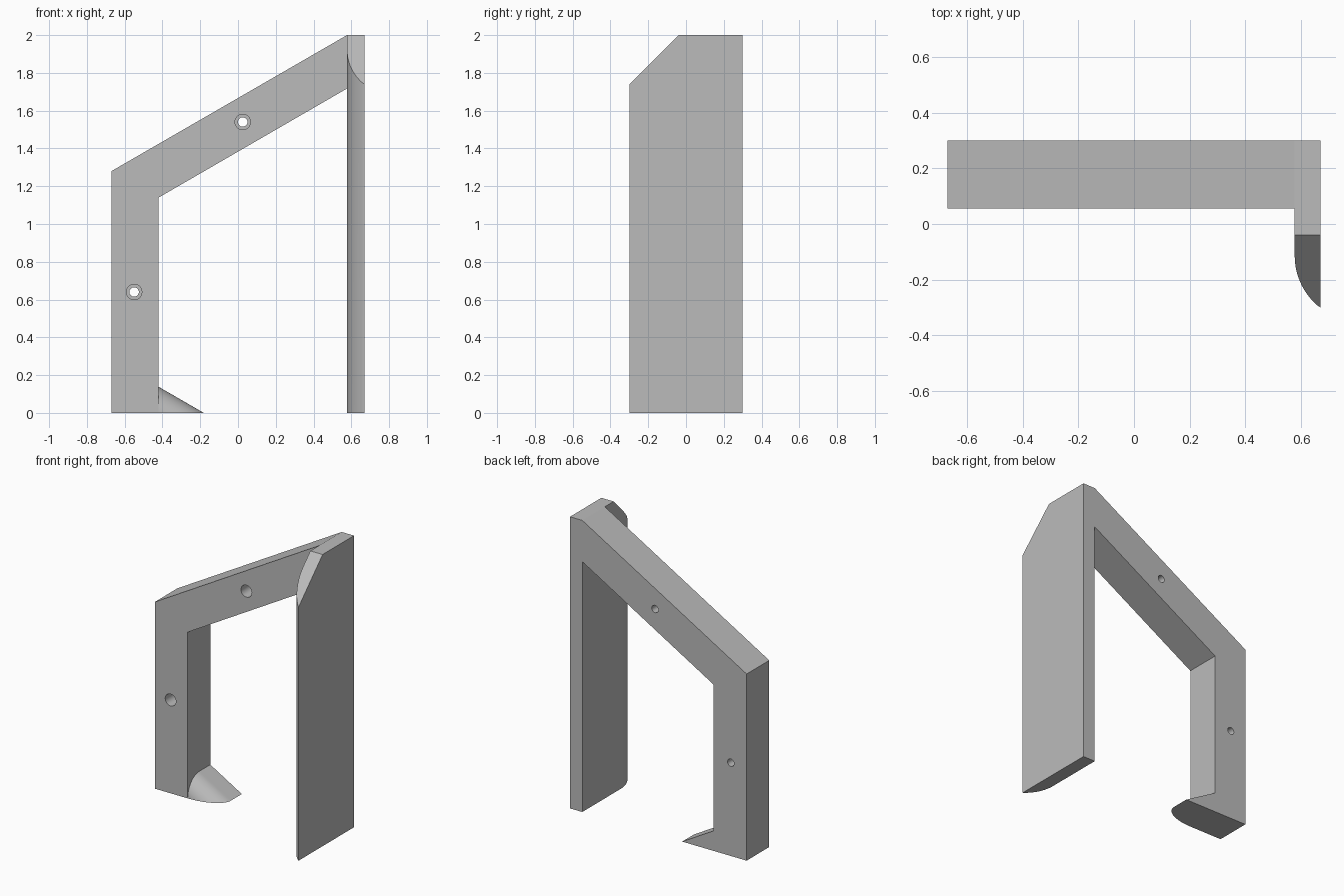
import bpy, bmesh, math
from mathutils import Vector

cube = bpy.data.objects.get("Cube")
if cube:
    bpy.data.objects.remove(cube, do_unlink=True)

GREY = (0.5, 0.5, 0.5, 1)
grey = bpy.data.materials.new("plain grey")
grey.use_nodes = True
grey.diffuse_color = GREY
grey.node_tree.nodes["Principled BSDF"].inputs["Base Color"].default_value = GREY

LEFT, RIGHT, BACK, FRAME_FRONT = -0.67, 0.67, 0.30, 0.055
POST_IN, PLATE_IN = -0.42, 0.577


def finish(name, bm):
    bmesh.ops.remove_doubles(bm, verts=bm.verts, dist=1e-4)
    bmesh.ops.recalc_face_normals(bm, faces=bm.faces)
    mesh = bpy.data.meshes.new(name)
    bm.to_mesh(mesh)
    bm.free()
    mesh.materials.append(grey)
    obj = bpy.data.objects.new(name, mesh)
    bpy.context.collection.objects.link(obj)
    return obj


def prism(points, direction):
    bm = bmesh.new()
    face = bm.faces.new([bm.verts.new(p) for p in points])
    out = bmesh.ops.extrude_face_region(bm, geom=[face])
    verts = [g for g in out["geom"] if isinstance(g, bmesh.types.BMVert)]
    bmesh.ops.translate(bm, verts=verts, vec=direction)
    return bm


def select_only(obj):
    bpy.ops.object.select_all(action='DESELECT')
    obj.select_set(True)
    bpy.context.view_layer.objects.active = obj


# Bent frame: upright post and sloping beam
outline = [(LEFT, 0), (POST_IN, 0), (POST_IN, 1.14), (PLATE_IN, 1.717),
           (PLATE_IN, 2), (LEFT, 1.28)]
frame = finish("frame", prism([(x, FRAME_FRONT, z) for x, z in outline],
                              Vector((0, BACK - FRAME_FRONT, 0))))

# Stepped screw holes through the frame
for x, z in [(-0.55, 0.64), (0.025, 1.54)]:
    for radius, y in [(0.025, 0.18), (0.041, 0.0)]:
        depth = 0.36 if radius < 0.03 else 0.3
        bpy.ops.mesh.primitive_cylinder_add(vertices=32, radius=radius, depth=depth,
                                            location=(x, y, z),
                                            rotation=(math.pi / 2, 0, 0))
        cutter = bpy.context.object
        cutter.name = "hole_cutter"
        cutter.hide_render = True
        select_only(frame)
        mod = frame.modifiers.new("screw hole", 'BOOLEAN')
        mod.object = cutter
        mod.solver = 'EXACT'
        bpy.ops.object.modifier_apply(modifier=mod.name)
        bpy.data.objects.remove(cutter, do_unlink=True)

# Tall side plate with a rounded inner front edge
R, SWEEP, ARC_Y, STEPS = 0.236, math.radians(52), -0.114, 20
arc = [(PLATE_IN + R * (1 - math.cos(SWEEP * i / STEPS)),
        ARC_Y - R * math.sin(SWEEP * i / STEPS)) for i in range(STEPS + 1)]
section = [(RIGHT, BACK), (PLATE_IN, BACK)] + arc[:-1] + [(RIGHT, -0.30)]
bm = prism([(x, y, 0) for x, y in section], Vector((0, 0, 2)))
# Slanted cut across the plate's top front corner
cut = bmesh.ops.bisect_plane(bm, geom=bm.verts[:] + bm.edges[:] + bm.faces[:],
                             plane_co=(0, -0.04, 2), plane_no=(0, -1, 1),
                             clear_outer=True)
rim = [g for g in cut["geom_cut"] if isinstance(g, bmesh.types.BMEdge)]
bmesh.ops.edgenet_fill(bm, edges=rim)
plate = finish("side_plate", bm)

# Wedge foot: rounded section sloping down to the ground
HEIGHT, FLAT_Y, SLOPE = 0.138, 0.18, math.tan(math.radians(30))
curve = [(BACK, HEIGHT)]
for i in range(STEPS + 1):
    a = math.pi / 2 * i / STEPS
    curve.append((FLAT_Y - (FLAT_Y - FRAME_FRONT) * math.sin(a), HEIGHT * math.cos(a)))
bm = bmesh.new()
wall = [bm.verts.new((POST_IN, y, z)) for y, z in curve]
ground = [bm.verts.new((POST_IN + z / SLOPE, y, 0)) for y, z in curve]
corner = bm.verts.new((POST_IN, BACK, 0))
for i in range(len(curve) - 1):
    bm.faces.new((wall[i], wall[i + 1], ground[i + 1], ground[i]))
bm.faces.new((corner, wall[0], ground[0]))
bm.faces.new([corner] + ground)
bm.faces.new([corner] + wall)
foot = finish("foot", bm)

for obj in (frame, plate, foot):
    select_only(obj)
    bpy.ops.object.shade_smooth_by_angle(angle=math.radians(30))
